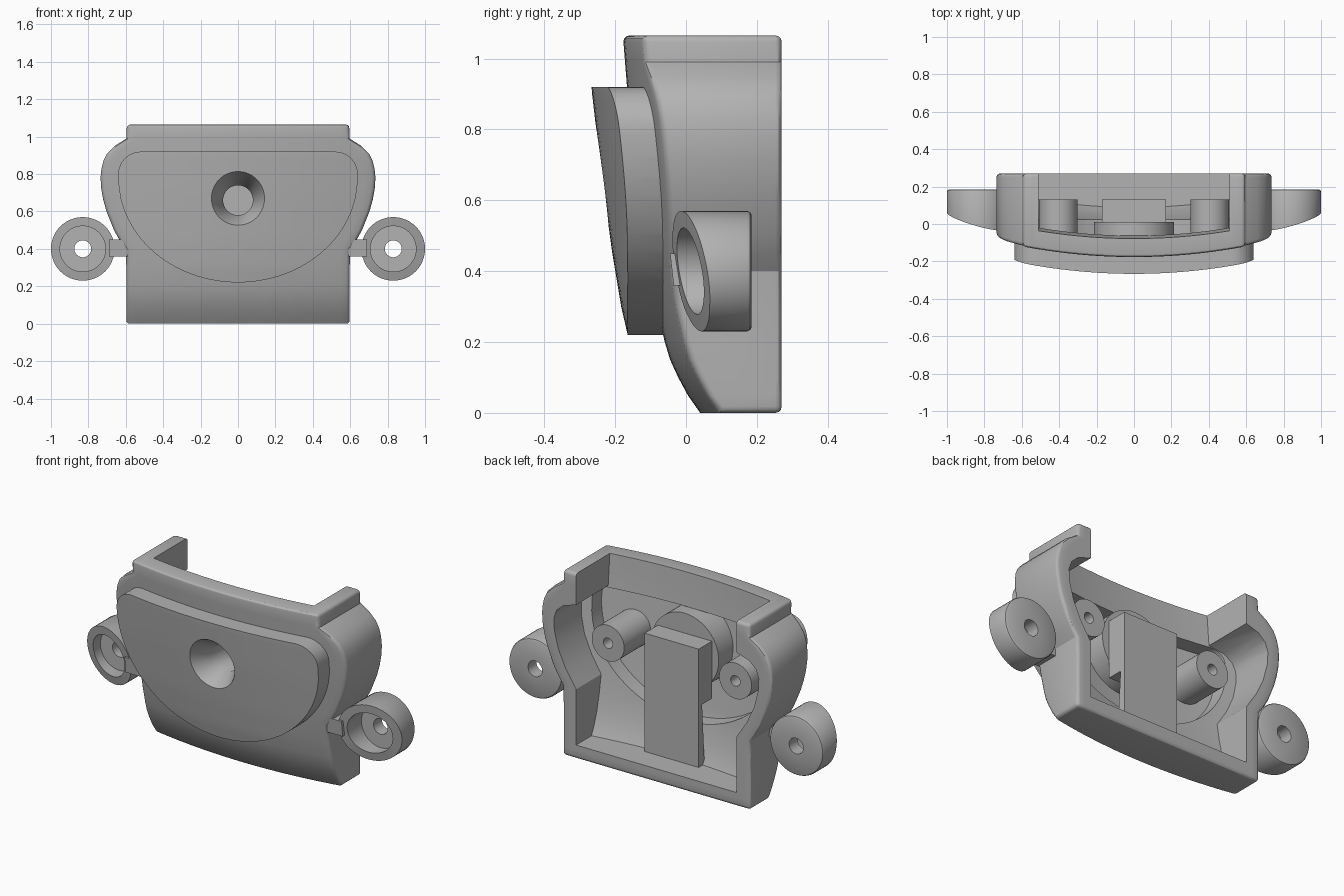
import bpy, bmesh
from math import sin, cos, pi, radians

if "Cube" in bpy.data.objects:
    bpy.data.objects.remove(bpy.data.objects["Cube"], do_unlink=True)

grey = bpy.data.materials.new("plain grey")
grey.use_nodes = True
grey.diffuse_color = (0.45, 0.45, 0.45, 1)
grey.node_tree.nodes["Principled BSDF"].inputs["Base Color"].default_value = grey.diffuse_color

# Front face profile on the centre line, as (z, y)
PROFILE = [(0, .04), (.05, .005), (.1, -.022), (.15, -.045), (.2, -.06), (.3, -.083),
           (.45, -.108), (.7, -.142), (.9, -.165), (1.065, -.178)]


def face_y(x, z):
    """Curved front surface shared by the housing, plate and ears."""
    for (z0, y0), (z1, y1) in zip(PROFILE, PROFILE[1:]):
        if z <= z1:
            break
    return y0 + (y1 - y0) * (z - z0) / (z1 - z0) + .16 * x * x


def offset(d):
    return lambda x, z: face_y(x, z) + d


def flat(y):
    return lambda x, z: y


def finish(bm, name):
    bmesh.ops.remove_doubles(bm, verts=bm.verts, dist=1e-5)
    bmesh.ops.recalc_face_normals(bm, faces=bm.faces)
    mesh = bpy.data.meshes.new(name)
    bm.to_mesh(mesh)
    bm.free()
    mesh.materials.append(grey)
    obj = bpy.data.objects.new(name, mesh)
    bpy.context.collection.objects.link(obj)
    return obj


def slab(name, rows, front, back, cols=24):
    """Symmetric solid from (height, half width) rows between two surfaces."""
    bm = bmesh.new()
    us = [2 * j / cols - 1 for j in range(cols + 1)]
    f, b = [[[bm.verts.new((w * u, fn(w * u, z), z)) for u in us] for z, w in rows]
            for fn in (front, back)]
    n = len(rows) - 1
    for g in (f, b):
        for i in range(n):
            for j in range(cols):
                bm.faces.new((g[i][j], g[i][j + 1], g[i + 1][j + 1], g[i + 1][j]))
    rim = ([(0, j) for j in range(cols)] + [(i, cols) for i in range(n)]
           + [(n, j) for j in range(cols, 0, -1)] + [(i, 0) for i in range(n, 0, -1)])
    for (i, j), (k, m) in zip(rim, rim[1:] + rim[:1]):
        bm.faces.new((f[i][j], f[k][m], b[k][m], b[i][j]))
    return finish(bm, name)


def turned(name, profile, cx, cz, segs=48):
    """Solid turned about a y axis from (radius, y); y None means the front surface."""
    bm = bmesh.new()
    rings = []
    for r, y in profile:
        ring = []
        for k in range(segs):
            a = 2 * pi * k / segs
            x, z = cx + r * cos(a), cz + r * sin(a)
            ring.append(bm.verts.new((x, face_y(x, z) if y is None else y, z)))
        rings.append(ring)
    pairs = list(zip(rings, rings[1:]))
    if profile[0][0] > 0:
        pairs.append((rings[-1], rings[0]))
    for p, q in pairs:
        for k in range(segs):
            m = (k + 1) % segs
            bm.faces.new((p[k], p[m], q[m], q[k]))
    return finish(bm, name)


def prism(name, points, x0, x1):
    """Side profile of (y, z) points stretched along x."""
    bm = bmesh.new()
    ends = [[bm.verts.new((x, y, z)) for y, z in points] for x in (x0, x1)]
    for e in ends:
        bm.faces.new(e)
    n = len(points)
    for k in range(n):
        m = (k + 1) % n
        bm.faces.new((ends[0][k], ends[0][m], ends[1][m], ends[1][k]))
    return finish(bm, name)


def smooth(obj):
    bpy.ops.object.select_all(action='DESELECT')
    obj.select_set(True)
    bpy.context.view_layer.objects.active = obj
    bpy.ops.object.shade_smooth_by_angle(angle=radians(30))


def combine(obj, other, operation):
    mod = obj.modifiers.new(operation, 'BOOLEAN')
    mod.operation, mod.object, mod.solver = operation, other, 'EXACT'
    bpy.context.view_layer.objects.active = obj
    bpy.ops.object.modifier_apply(modifier=mod.name)
    bpy.data.objects.remove(other, do_unlink=True)


def plate_rows(inset):
    """Half ellipse below, rounded corners above."""
    rows = []
    for k in range(16):
        t = radians(2 + 88 * k / 15)
        rows.append((.78 - (.56 - inset) * cos(t), (.64 - inset) * sin(t)))
    r = .12 - inset
    for k in range(9):
        a = pi / 2 * k / 8
        rows.append((.8 + r * sin(a), .52 + r * cos(a)))
    return rows


# Housing with softened outer edges
housing = slab("housing", [(0, .597), (.05, .597), (.1, .597), (.15, .597), (.2, .597), (.3, .597),
                           (.4, .6), (.45, .635), (.5, .663), (.6, .703), (.66, .72), (.72, .731),
                           (.78, .735), (.83, .73), (.87, .72), (.91, .7), (.95, .66), (.99, .597),
                           (1.065, .594)], face_y, flat(.27))
bevel = housing.modifiers.new("soft edges", 'BEVEL')
bevel.width, bevel.segments = .018, 3
bevel.limit_method, bevel.angle_limit = 'ANGLE', radians(65)
bevel.use_clamp_overlap = False
bpy.context.view_layer.objects.active = housing
bpy.ops.object.modifier_apply(modifier=bevel.name)

# Open cavity at the back and top
cavity = slab("cavity_cutter", [(.08, .51), (.12, .51), (.2, .51), (.3, .51), (.4, .51), (.5, .575),
                                (.6, .622), (.7, .648), (.77, .652), (.82, .635), (.86, .59),
                                (.885, .51), (1.0, .51), (1.2, .51)], offset(.1), flat(.6))
combine(housing, cavity, 'DIFFERENCE')

# Raised front plate, hollow behind, with a bossed countersunk hole
combine(housing, slab("front_plate", plate_rows(0), offset(-.1), offset(.03)), 'UNION')
combine(housing, slab("recess_cutter", plate_rows(.045), offset(.01), offset(.125)), 'DIFFERENCE')
combine(housing, turned("boss", [(0, -.18), (.215, -.18), (.215, .01), (0, .01)], 0, .66), 'UNION')
combine(housing, turned("hole_cutter", [(0, -.3), (.178, -.3), (.08, -.12), (.08, .05), (0, .05)],
                        0, .66), 'DIFFERENCE')
smooth(housing)

# Bar behind the hole
prism("centre_bar", [(.13, .05), (.13, .76), (.01, .76), (.01, .43), (.1, .43), (.075, .05)],
      -.172, .172)

for side, s in (("left", 1), ("right", -1)):
    # Screw post with a blind hole
    smooth(turned(side + "_screw_post", [(0, -.14), (.103, -.14), (.103, .13), (.03, .13),
                                         (.03, -.02), (0, -.02)], s * .405, .64))
    # Ear ring with a counterbore
    smooth(turned(side + "_ear", [(.045, .185), (.158, .185), (.166, .181), (.17, .173), (.17, None),
                                  (.122, None), (.122, .11), (.045, .11)], s * .83, .4))
    # Short arm joining the ear to the housing
    prism(side + "_ear_arm", [(-.035, .36), (-.045, .45), (.1, .45), (.1, .36)], s * .57, s * .69)
